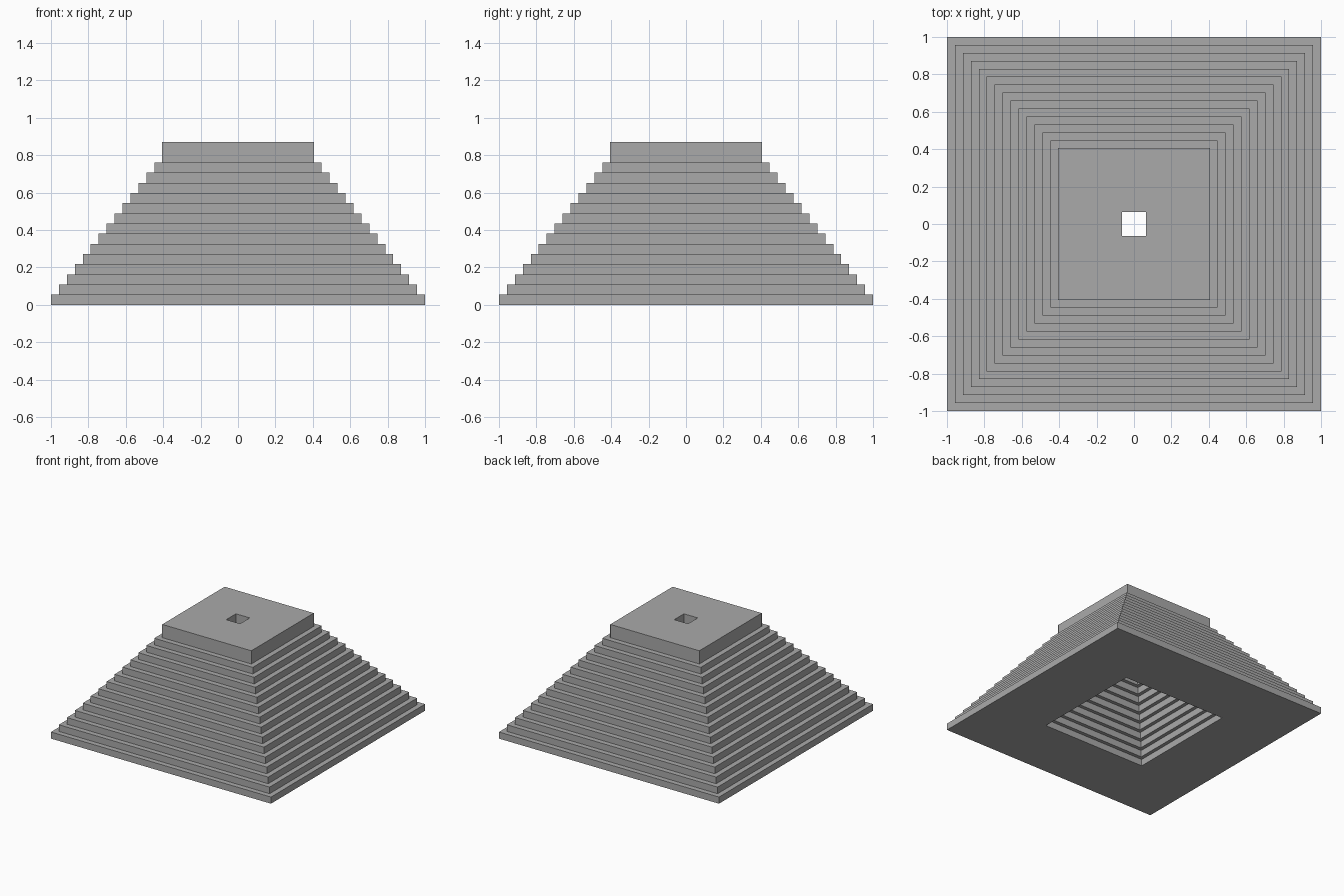
import bpy
import bmesh

cube = bpy.data.objects.get("Cube")
if cube:
    bpy.data.objects.remove(cube, do_unlink=True)

stone = bpy.data.materials.new("grey_stone")
stone.use_nodes = True
stone.diffuse_color = (0.4, 0.4, 0.4, 1)
stone.node_tree.nodes["Principled BSDF"].inputs["Base Color"].default_value = (0.4, 0.4, 0.4, 1)

LEVELS = 15
RISE = 0.87 / (LEVELS + 1)
OUTER_BASE, OUTER_TOP = 1.0, 0.405
INNER_BASE, INNER_TOP = 0.471, 0.063


def stepped_profile(base, top):
    """Half-width and height pairs up a stair; the last level is double height."""
    points = []
    for i in range(LEVELS):
        half = base + (top - base) * i / (LEVELS - 1)
        upper = i + 1 if i < LEVELS - 1 else LEVELS + 1
        points += [(half, i * RISE), (half, upper * RISE)]
    return points


# Closed wall section: up the outer stair, down the inner stair
section = stepped_profile(OUTER_BASE, OUTER_TOP) + stepped_profile(INNER_BASE, INNER_TOP)[::-1]

# Sweep the section round a square
bm = bmesh.new()
corners = [(-1, -1), (1, -1), (1, 1), (-1, 1)]
rings = [[bm.verts.new((sx * h, sy * h, z)) for sx, sy in corners] for h, z in section]
for i, ring in enumerate(rings):
    above = rings[(i + 1) % len(rings)]
    for k in range(4):
        n = (k + 1) % 4
        bm.faces.new((ring[k], ring[n], above[n], above[k]))
bmesh.ops.recalc_face_normals(bm, faces=bm.faces[:])

mesh = bpy.data.meshes.new("stepped_pyramid")
bm.to_mesh(mesh)
bm.free()
mesh.materials.append(stone)
pyramid = bpy.data.objects.new("stepped_pyramid", mesh)
bpy.context.collection.objects.link(pyramid)
